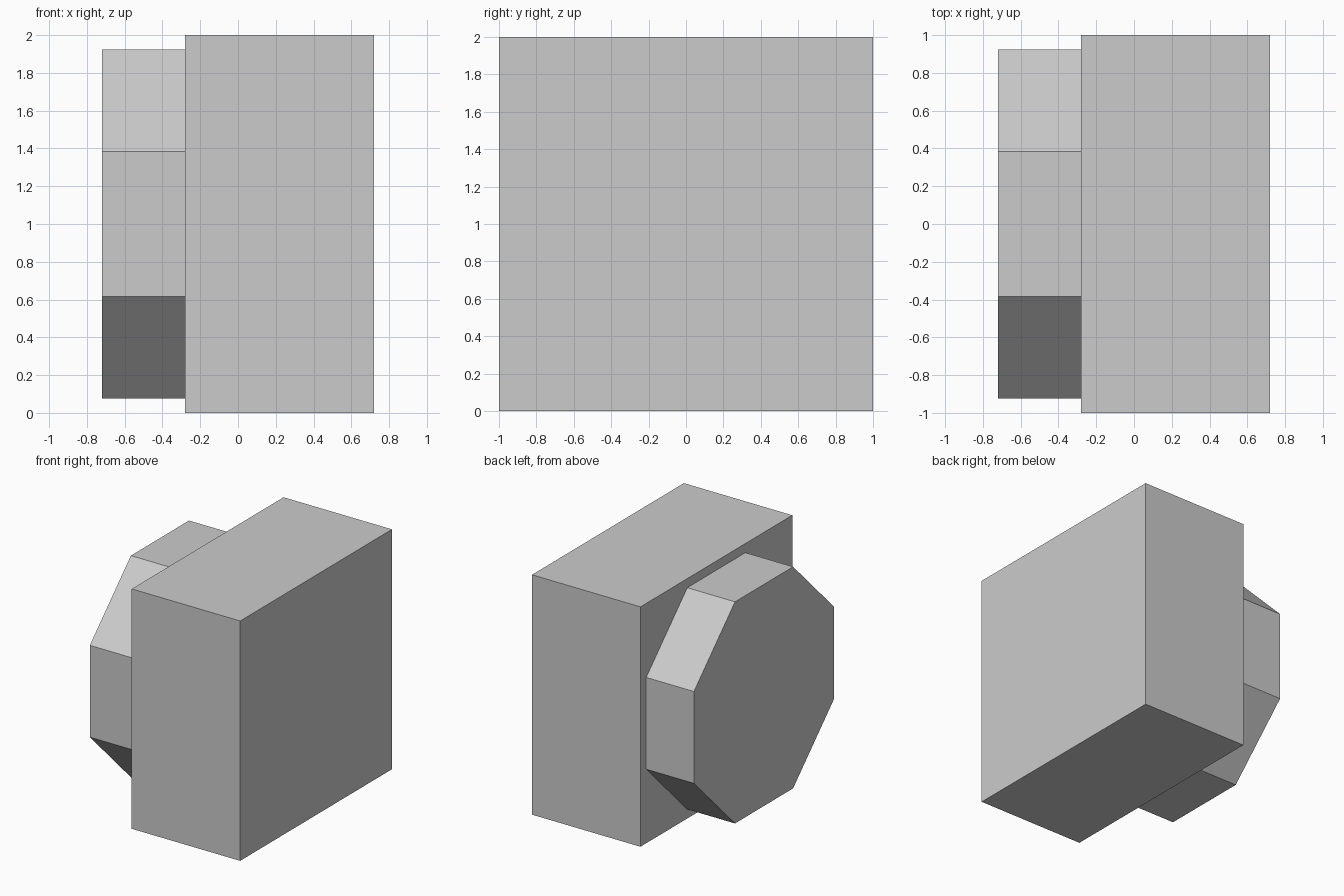
import bpy
from math import radians, pi
from mathutils import Matrix

if "Cube" in bpy.data.objects:
    bpy.data.objects.remove(bpy.data.objects["Cube"])

JOIN_X = -0.28   # plane where the knob meets the block
HALF_X = 0.72

# Main block
bpy.ops.mesh.primitive_cube_add(size=2, location=((JOIN_X + HALF_X) / 2, 0, 1))
block = bpy.context.object
block.name = "main_block"
block.data.transform(Matrix.Diagonal(((HALF_X - JOIN_X) / 2, 1, 1, 1)))

# Octagonal knob on the left side, flats facing up and sideways
bpy.ops.mesh.primitive_cylinder_add(vertices=8, radius=1, depth=HALF_X + JOIN_X,
                                    location=((JOIN_X - HALF_X) / 2, 0, 1))
knob = bpy.context.object
knob.name = "octagonal_knob"
# Put a vertex-to-flat turn on the profile, only if a vertex lies on the axis
if max(v.co.x for v in knob.data.vertices) > 0.99:
    knob.data.transform(Matrix.Rotation(radians(22.5), 4, 'Z'))
knob.data.transform(Matrix.Rotation(pi / 2, 4, 'Y'))
